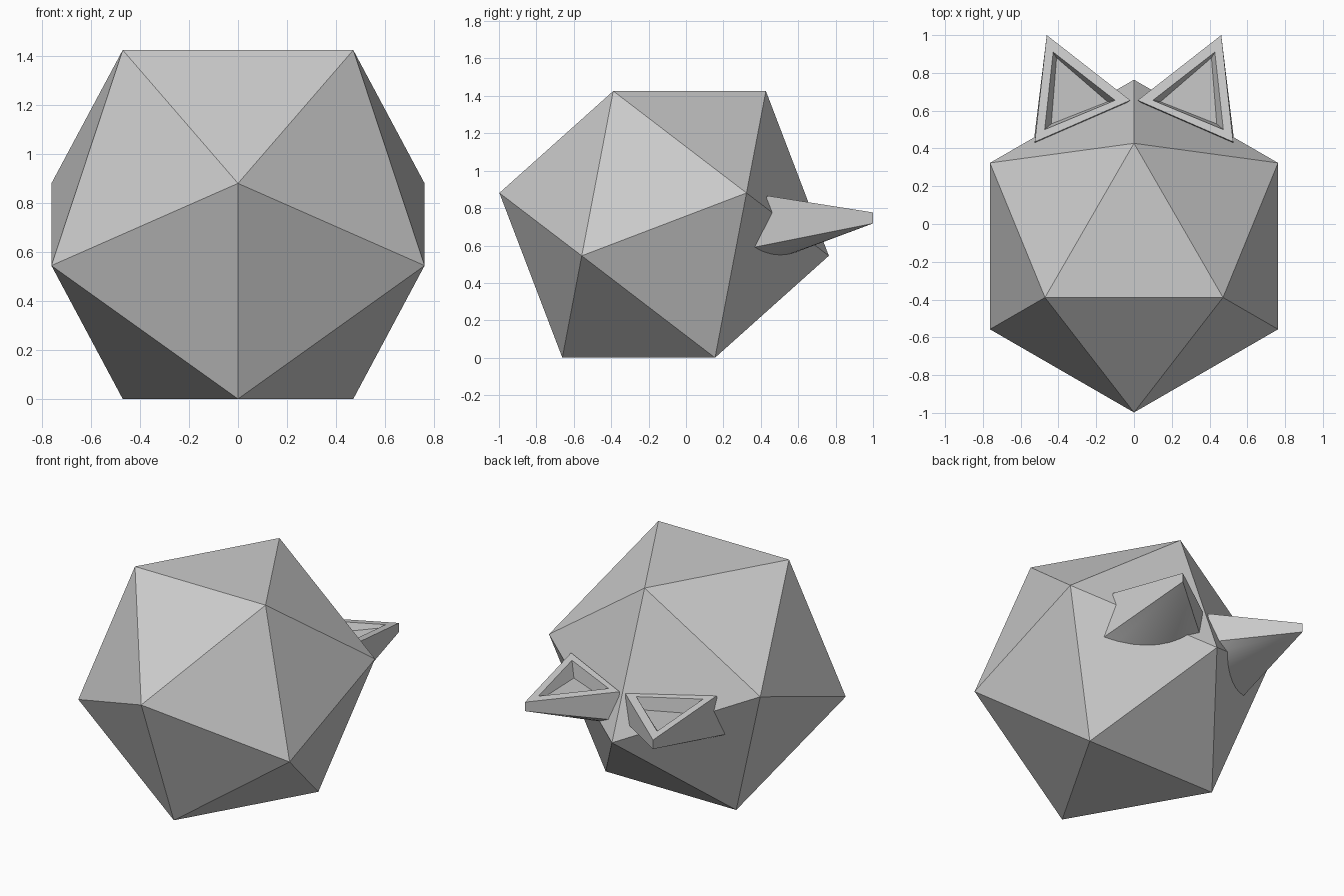
import bpy
import bmesh
from math import sin, cos, pi
from mathutils import Vector

cube = bpy.data.objects.get("Cube")
if cube:
    bpy.data.objects.remove(cube, do_unlink=True)

grey = bpy.data.materials.new("light grey")
grey.use_nodes = True
COLOUR = (0.6, 0.6, 0.6, 1)
grey.diffuse_color = COLOUR
grey.node_tree.nodes["Principled BSDF"].inputs["Base Color"].default_value = COLOUR


def make_object(name, bm):
    bmesh.ops.recalc_face_normals(bm, faces=bm.faces)
    mesh = bpy.data.meshes.new(name)
    bm.to_mesh(mesh)
    bm.free()
    mesh.materials.append(grey)
    obj = bpy.data.objects.new(name, mesh)
    bpy.context.collection.objects.link(obj)
    return obj


# Body: icosahedron resting on a face, as four rings of three corners
EDGE = 0.943
CENTRE = Vector((0, -0.117, 0.713))
SMALL, LARGE = EDGE * 0.577, EDGE * 0.934
bm = bmesh.new()
for radius, z, start in ((SMALL, 0.713, pi / 2), (LARGE, 0.168, -pi / 2),
                         (LARGE, -0.168, pi / 2), (SMALL, -0.713, -pi / 2)):
    for k in range(3):
        a = start + k * 2 * pi / 3
        bm.verts.new(CENTRE + Vector((radius * cos(a), radius * sin(a), z)))
bmesh.ops.convex_hull(bm, input=bm.verts)
make_object("body", bm)

# Ears: hollowed triangular front, straight side walls, rounded back
bm = bmesh.new()


def front_point(x, y, depth=0):
    return Vector((x, y, 0.866 - 0.158 * (y - 0.435) - depth))


def ring(points):
    return [bm.verts.new(p) for p in points]


# Each triangle runs tip, outer corner, inner corner
outline = ring([front_point(0.462, 1), front_point(0.525, 0.435), front_point(0.02, 0.655)])
rim = ring([front_point(0.428, 0.91), front_point(0.473, 0.5), front_point(0.1, 0.655)])
floor = ring([front_point(0.41, 0.88, 0.02), front_point(0.438, 0.53, 0.09),
              front_point(0.14, 0.647, 0.08)])
for upper, lower in ((outline, rim), (rim, floor)):
    for i in range(3):
        j = (i + 1) % 3
        bm.faces.new((upper[i], upper[j], lower[j], lower[i]))
bm.faces.new(floor)

# Rounded back fans from the tip to a curve sunk into the body
tip = Vector((0.462, 1, 0.718))
start, bulge, end = Vector((0.54, 0.36, 0.59)), Vector((0.25, 0.58, 0.49)), Vector((0.08, 0.695, 0.65))
STEPS = 8
arc = []
for k in range(STEPS + 1):
    t = k / STEPS
    p = start * (1 - t) ** 2 + bulge * 2 * t * (1 - t) + end * t * t
    arc.append(bm.verts.new(tip + (p - tip) * 1.1))
low_tip = bm.verts.new(tip)
for a, b in zip(arc, arc[1:]):
    bm.faces.new((low_tip, a, b)).smooth = True
bm.faces.new((outline[0], outline[1], arc[0], low_tip))
bm.faces.new((outline[2], outline[0], low_tip, arc[-1]))
bm.faces.new([outline[1], outline[2]] + arc[::-1])

ears = make_object("ears", bm)
ears.modifiers.new("mirror", "MIRROR").use_mirror_merge = False
